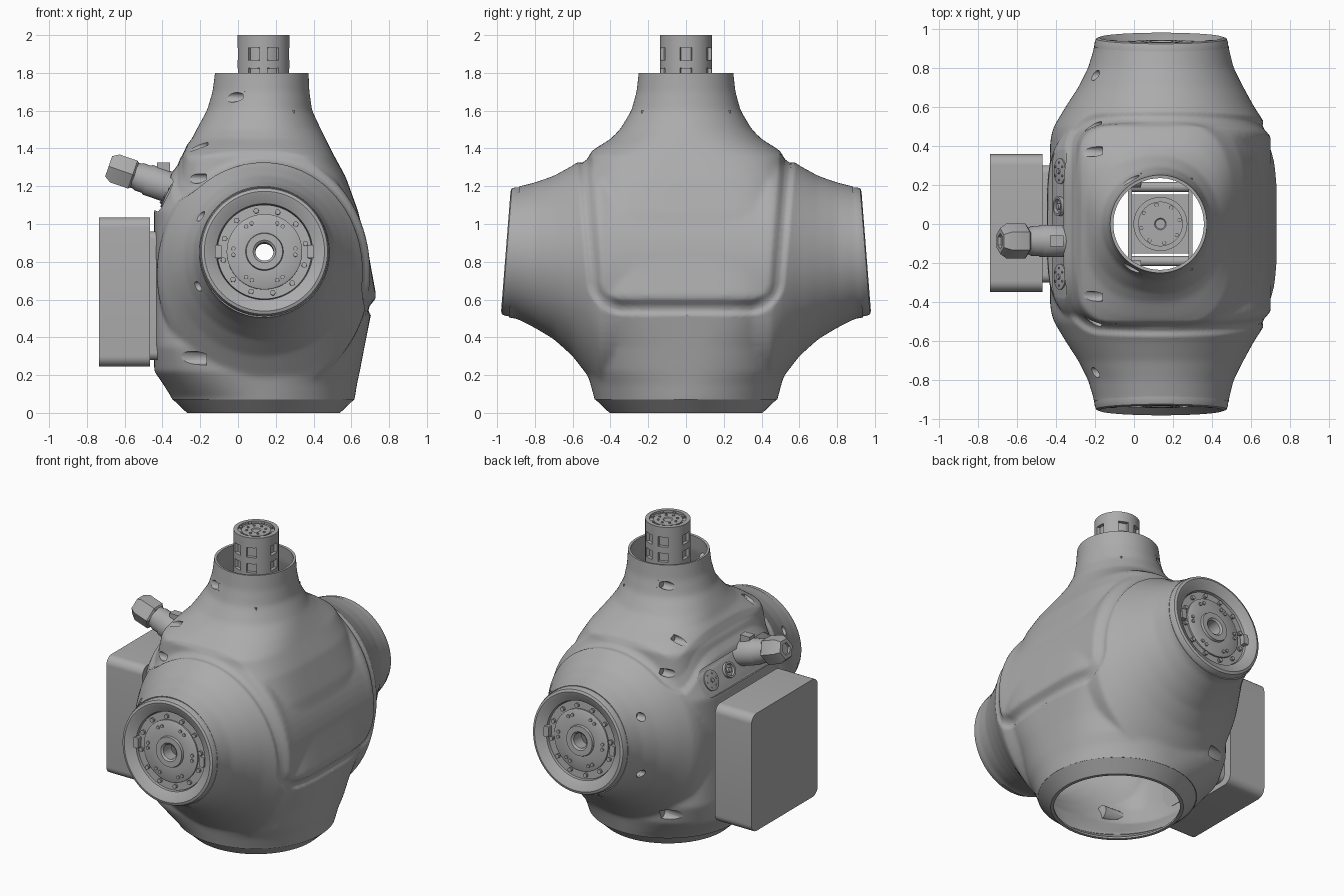
import bpy, bmesh
from math import sin, cos, pi, radians, copysign
from mathutils import Vector, Matrix
from mathutils.bvhtree import BVHTree

if "Cube" in bpy.data.objects:
    bpy.data.objects.remove(bpy.data.objects["Cube"])

AXIS = 0.135          # x of the vertical centre line
grey = bpy.data.materials.new("satin grey")
grey.use_nodes = True
grey.diffuse_color = (0.41, 0.41, 0.41, 1)
grey.node_tree.nodes["Principled BSDF"].inputs["Base Color"].default_value = grey.diffuse_color


# ---------- helpers ----------
def frame(origin, normal):
    """Matrix whose local z is the normal and whose local y points up."""
    q = Vector(normal).to_track_quat('Z', 'Y')
    return Matrix.Translation(origin) @ q.to_matrix().to_4x4()


def loft(bm, rings, matrix=Matrix(), caps=True, loop=False):
    """Skin a list of equal rings; returns the faces row by row."""
    rows = [[bm.verts.new(matrix @ Vector(p)) for p in ring] for ring in rings]
    n = len(rows[0])
    pairs = list(zip(rows, rows[1:])) + ([(rows[-1], rows[0])] if loop else [])
    faces = [[bm.faces.new((a[i], a[(i + 1) % n], b[(i + 1) % n], b[i])) for i in range(n)]
             for a, b in pairs]
    if caps and not loop:
        bm.faces.new(rows[0][::-1])
        bm.faces.new(rows[-1])
    return faces


def circle(r, h, segs=48, x=0, y=0):
    return [(x + r * cos(2 * pi * i / segs), y + r * sin(2 * pi * i / segs), h) for i in range(segs)]


def lathe(bm, profile, matrix=Matrix(), segs=48, x=0, y=0, **kw):
    return loft(bm, [circle(r, h, segs, x, y) for r, h in profile], matrix, **kw)


def rounded(w, h, r, z, steps=8):
    """Rounded rectangle outline of half sizes w, h."""
    pts = []
    for q, (sx, sy) in enumerate(((1, 1), (-1, 1), (-1, -1), (1, -1))):
        for i in range(steps + 1):
            t = (q + i / steps) * pi / 2
            pts.append((sx * (w - r) + r * cos(t), sy * (h - r) + r * sin(t), z))
    return pts


def bolts(bm, matrix, radius, count, size, h0, h1, phase=0.0):
    for i in range(count):
        t = phase + 2 * pi * i / count
        lathe(bm, [(size, h0), (size, h1)], matrix, 10, radius * cos(t), radius * sin(t))


def block(bm, lo, hi):
    loft(bm, [[(lo[0], lo[1], z), (hi[0], lo[1], z), (hi[0], hi[1], z), (lo[0], hi[1], z)]
              for z in (lo[2], hi[2])])


def finish(name, bm):
    bmesh.ops.recalc_face_normals(bm, faces=bm.faces)
    mesh = bpy.data.meshes.new(name)
    bm.to_mesh(mesh)
    bm.free()
    mesh.materials.append(grey)
    ob = bpy.data.objects.new(name, mesh)
    bpy.context.scene.collection.objects.link(ob)
    return ob


def shade(ob, angle=35):
    bpy.ops.object.select_all(action='DESELECT')
    ob.select_set(True)
    bpy.context.view_layer.objects.active = ob
    bpy.ops.object.shade_smooth_by_angle(angle=radians(angle))


def bake(ob):
    bpy.context.view_layer.update()
    deps = bpy.context.evaluated_depsgraph_get()
    mesh = bpy.data.meshes.new_from_object(ob.evaluated_get(deps))
    ob.modifiers.clear()
    ob.data = mesh


def oval(left, right, half, nl, nr, segs=72):
    """Superellipse with its own extent and squareness on each side."""
    pts = []
    for i in range(segs):
        c, s = cos(2 * pi * i / segs), sin(2 * pi * i / segs)
        a, n = (right, nr) if c > 0 else (left, nl)
        pts.append((a * copysign(abs(c) ** (2 / n), c), half * copysign(abs(s) ** (2 / n), s)))
    return pts


# ---------- body shell ----------
# height, left, right, half depth, squareness left, squareness right
TORSO = [(-.02, .46, .46, .46, 2, 2), (.075, .483, .483, .485, 2, 2), (.15, .53, .495, .505, 2.5, 2.1),
         (.22, .578, .51, .525, 3, 2.3), (.35, .582, .535, .53, 4, 2.6), (.5, .582, .565, .53, 4, 3.5),
         (.56, .582, .577, .53, 4, 4), (.62, .582, .597, .54, 4, 4.5), (.85, .582, .555, .55, 4, 4.5),
         (1.07, .58, .5, .55, 4, 4.5), (1.25, .495, .435, .55, 4, 3.5), (1.36, .455, .375, .53, 4, 3),
         (1.4, .42, .355, .48, 3.5, 2.6), (1.45, .38, .33, .4, 2.8, 2.3), (1.5, .355, .305, .35, 2.4, 2),
         (1.6, .3, .258, .29, 2, 2), (1.7, .27, .243, .262, 2, 2), (1.9, .245, .235, .24, 2, 2)]
# distance along y, x range, z range
SHOULDER = [(1.03, -.2, .48, .515, 1.195), (.9, -.205, .485, .5, 1.195), (.8, -.235, .51, .45, 1.22),
            (.7, -.285, .56, .39, 1.255), (.6, -.35, .615, .3, 1.31), (.5, -.41, .68, .17, 1.38),
            (.45, -.425, .7, .1, 1.4), (.4, -.43, .7, .1, 1.38)]
bm = bmesh.new()
loft(bm, [[(AXIS + u, v, z) for u, v in oval(l, r, b, nl, nr)] for z, l, r, b, nl, nr in TORSO])
arms = SHOULDER + [(-s[0], *s[1:]) for s in reversed(SHOULDER)]
loft(bm, [[(AXIS + u, y, (z0 + z1) / 2 + v)
           for u, v in oval(AXIS - x0, x1 - AXIS, (z1 - z0) / 2, 2, 2)] for y, x0, x1, z0, z1 in arms])
body = finish("body_shell", bm)
mod = body.modifiers.new("blend", 'REMESH')
mod.mode = 'VOXEL'
mod.voxel_size = 0.013
mod = body.modifiers.new("soften", 'SMOOTH')
mod.factor, mod.iterations = 0.5, 10
bake(body)


# groove round the raised upper panel
def panel_distance(p, r=0.16):
    width = 0.5 + 0.05 * (p.z - 0.75) / 0.6
    d = [abs(p.y) - width - 0.01, 0.535 - p.z, -0.335 - p.x]
    q = Vector([max(v + r, 0) for v in d])
    return q.length - r + min(max(d) + r, 0)


bm = bmesh.new()
bm.from_mesh(body.data)
bm.normal_update()
moves = []
for v in bm.verts:
    d = panel_distance(v.co)
    if -0.065 < d < 0.018:
        k = 1 - d / 0.018 if d > 0 else min(1, (0.065 + d) / 0.04)
        moves.append((v, v.normal * (-0.017 * k)))
for v, m in moves:
    v.co += m
bm.normal_update()
tree = BVHTree.FromBMesh(bm)
bm.to_mesh(body.data)
bm.free()


def surface(y, z):
    hit = tree.ray_cast(Vector((-2, y, z)), Vector((1, 0, 0)))[0]
    return hit if hit else Vector((-0.4, y, z))


# screw pockets and the slanted connector slot
bm = bmesh.new()
for y, z, r in ((.225, 1.67, .026), (.37, 1.41, .026), (.5, 1.24, .026),
                (.76, 1.04, .026), (.78, .67, .026), (.5, .29, .036)):
    for side in (1, -1):
        p = surface(side * y, z)
        lathe(bm, [(r, -0.045), (r, 0.25)], frame(p, (-1, 0, 0)), 20)
tilt = radians(26)
slot = frame(surface(0, 1.16), (-cos(tilt), 0, sin(tilt)))
loft(bm, [rounded(.395, .095, .09, h) for h in (-0.03, 0.2)], slot)
cutter = finish("pocket_cutter", bm)
cutter.hide_render = True
mod = body.modifiers.new("pockets", 'BOOLEAN')
mod.operation, mod.solver, mod.object = 'DIFFERENCE', 'EXACT', cutter
bake(body)
bpy.data.objects.remove(cutter)

# open the neck, base and shoulder ends, then give the shell a wall
LEAN = radians(4.5)
ends = {"front": frame((.14, -.94, .855), (0, -cos(LEAN), sin(LEAN))),
        "back": frame((.14, .94, .855), (0, cos(LEAN), sin(LEAN)))}
cuts = [(Vector((0, 0, 1.8)), Vector((0, 0, 1))), (Vector((0, 0, .072)), Vector((0, 0, -1)))]
cuts += [(m @ Vector((0, 0, -.03)), m.to_3x3() @ Vector((0, 0, 1))) for m in ends.values()]
bm = bmesh.new()
bm.from_mesh(body.data)
for co, no in cuts:
    bmesh.ops.bisect_plane(bm, geom=bm.verts[:] + bm.edges[:] + bm.faces[:],
                           plane_co=co, plane_no=no, clear_outer=True)
bm.to_mesh(body.data)
bm.free()
mod = body.modifiers.new("wall", 'SOLIDIFY')
mod.thickness, mod.offset = 0.016, -1
bake(body)
shade(body, 42)

# ---------- base ring ----------
bm = bmesh.new()
lathe(bm, [(.405, 0), (.482, .073), (.465, .073), (.385, .012), (.385, 0)],
      Matrix.Translation((AXIS, 0, 0)), 72, loop=True)
shade(finish("base_ring", bm))

# ---------- shoulder rims and drives ----------
for side, m in ends.items():
    bm = bmesh.new()
    lathe(bm, [(.343, -.035), (.341, -.01), (.334, .008), (.318, .014), (.305, .01), (.255, -.02),
               (.25, -.07), (.3, -.07)], m, 72, loop=True)
    shade(finish(side + "_shoulder_rim", bm))
    bm = bmesh.new()
    lathe(bm, [(.048, -.1), (.25, -.1), (.25, -.035), (.2, -.035), (.2, -.025), (.192, -.02),
               (.1, -.02), (.096, -.005), (.06, -.005), (.048, -.015)], m, 64, loop=True)
    bolts(bm, m, .222, 12, .014, -.04, -.018, .2)
    for phase in (-.1, .1):
        bolts(bm, m, .165, 6, .011, -.03, -.012, phase)
    for s in (1, -1):
        at = m @ Matrix.Translation((s * .245, 0, 0))
        loft(bm, [rounded(.018, .034, .006, h, 2) for h in (-.05, -.002)], at)
    shade(finish(side + "_shoulder_drive", bm))

# ---------- neck column ----------
bm = bmesh.new()
centre = Matrix.Translation((AXIS, 0, 0))
rows = lathe(bm, [(.138, z) for z in (1.3, 1.69, 1.76, 1.83, 1.862, 1.938, 1.985)], centre)
bmesh.ops.recalc_face_normals(bm, faces=bm.faces)
for row in (rows[2], rows[4]):
    for c in (0, 9, 15, 24, 33, 39):
        window = [row[(c + k) % len(row)] for k in (-2, -1, 0, 1)]
        bmesh.ops.inset_region(bm, faces=window, thickness=.006, depth=0)
        bmesh.ops.inset_region(bm, faces=window, thickness=.001, depth=-.02)
lathe(bm, [(.138, 1.98), (.138, 2), (.112, 2), (.112, 1.98)], centre, loop=True)
lathe(bm, [(.09, 1.98), (.09, 1.992), (.03, 1.992), (.025, 1.987)], centre)
bolts(bm, centre, .1, 8, .011, 1.98, 1.997, .2)
bolts(bm, centre, .06, 8, .008, 1.99, 1.998)
shade(finish("neck_column", bm))

# mounting frame inside the neck
bm = bmesh.new()
for x in (-.03, .28):
    block(bm, (x, -.235, 1.32), (x + .02, .235, 1.6))
block(bm, (-.02, -.15, 1.3), (.28, .15, 1.32))
for y in (-.19, .19):
    lathe(bm, [(.026, -.16), (.026, .16)], frame((AXIS, y, 1.55), (1, 0, 0)), 20)
shade(finish("neck_frame", bm))

# ---------- backpack ----------
bm = bmesh.new()
loft(bm, [rounded(.352, .395, .055, h) for h in (0, .27)], frame((-.467, .005, .64), (-1, 0, 0)))
shade(finish("backpack", bm))
bm = bmesh.new()
loft(bm, [rounded(.3, .34, .04, h) for h in (0, .05)], frame((-.425, 0, .62), (-1, 0, 0)))
lathe(bm, [(.06, 0), (.06, .05)], frame((-.425, -.2, .82), (-1, 0, 0)), 24)
shade(finish("backpack_mount", bm))

# ---------- connector slot fittings ----------
bm = bmesh.new()
for u in (-.27, .27):
    at = slot @ Matrix.Translation((u, 0, -.035))
    lathe(bm, [(.066, 0), (.066, .012), (.058, .014)], at, 32)
    bolts(bm, at, .045, 6, .006, .01, .018)
    lathe(bm, [(.014, .01), (.014, .022)], at, 16)
shade(finish("slot_covers", bm))
bm = bmesh.new()
socket = frame(slot @ Vector((0, 0, -.035)), (-cos(tilt), 0, sin(tilt)))
socket.translation.y = .09
lathe(bm, [(.05, 0), (.05, .025), (.038, .025), (.036, .008)], socket, 32)
lathe(bm, [(.016, 0), (.016, .025)], socket, 16)
shade(finish("slot_socket", bm))
bm = bmesh.new()
gland = frame((-.335, -.087, 1.185), (-cos(radians(19)), 0, sin(radians(19))))
lathe(bm, [(.07, -.06), (.07, 0), (.083, .005), (.083, .15), (.076, .16), (.076, .2), (.07, .21),
           (.07, .25)], gland, 40)
lathe(bm, [(.078, .225), (.09, .235), (.09, .335), (.066, .37), (.04, .37), (.038, .355)], gland, 6)
block(bm, (-.43, -.115, 1.27), (-.36, -.06, 1.325))
shade(finish("cable_gland", bm))
